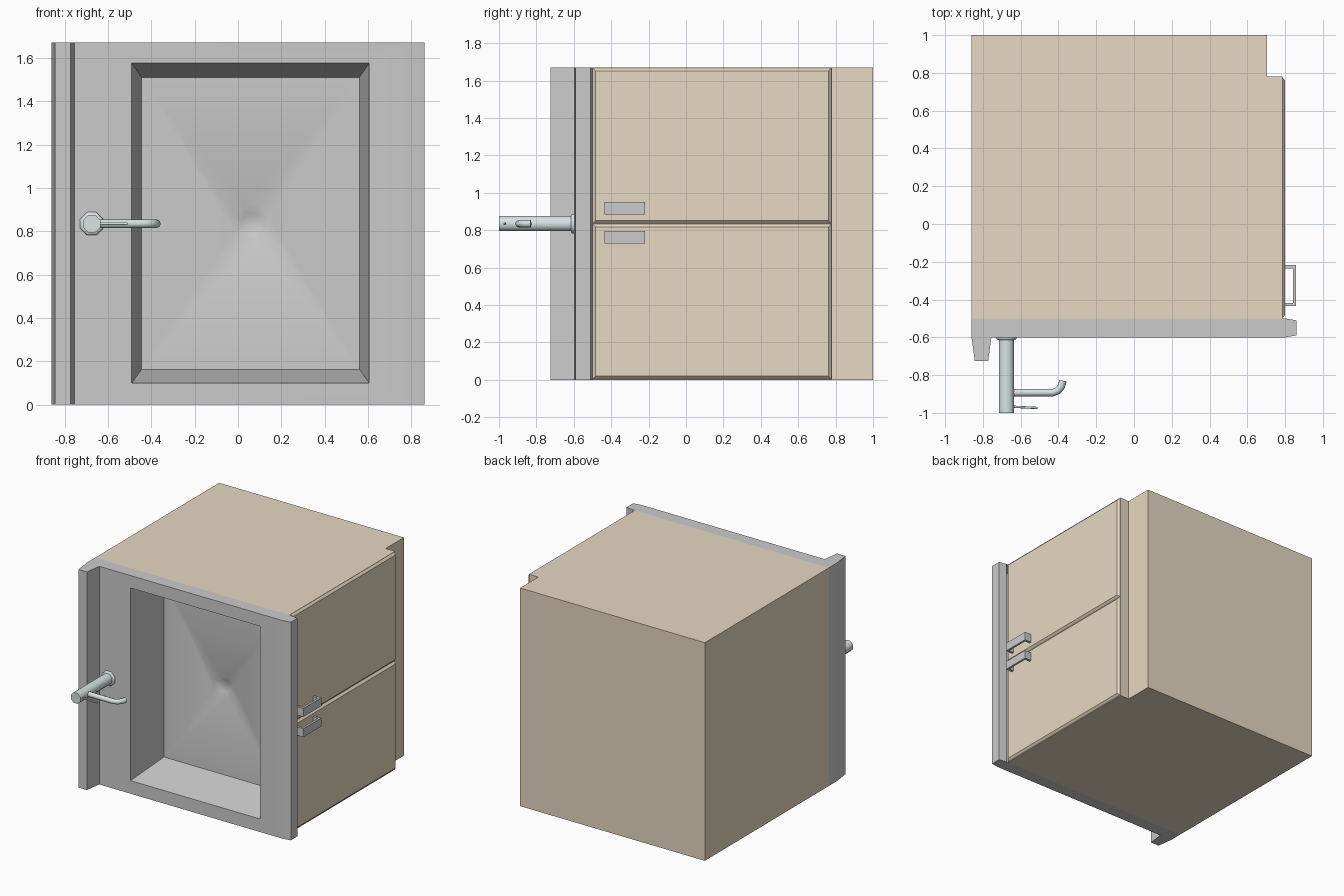
import bpy, bmesh, math
from mathutils import Vector

if "Cube" in bpy.data.objects:
    bpy.data.objects.remove(bpy.data.objects["Cube"])

H = 1.67          # extent along z
MID = H / 2


def material(name, rgb):
    m = bpy.data.materials.new(name)
    m.diffuse_color = (*rgb, 1)
    m.use_nodes = True
    m.node_tree.nodes["Principled BSDF"].inputs["Base Color"].default_value = m.diffuse_color
    return m


wood = material("wood", (0.80, 0.69, 0.54))
chrome = material("chrome", (0.68, 0.78, 0.77))


def finish(name, bm, mat=None, smooth=None):
    bmesh.ops.recalc_face_normals(bm, faces=bm.faces[:])
    me = bpy.data.meshes.new(name)
    bm.to_mesh(me)
    bm.free()
    ob = bpy.data.objects.new(name, me)
    bpy.context.collection.objects.link(ob)
    if mat:
        me.materials.append(mat)
    if smooth:
        bpy.ops.object.select_all(action='DESELECT')
        ob.select_set(True)
        bpy.context.view_layer.objects.active = ob
        bpy.ops.object.shade_smooth_by_angle(angle=math.radians(smooth))
    return ob


def prism(profile, z0, z1):
    """Extrude a closed xy profile from z0 to z1."""
    bm = bmesh.new()
    f = bm.faces.new([bm.verts.new((x, y, z0)) for x, y in profile])
    ext = bmesh.ops.extrude_face_region(bm, geom=[f], use_keep_orig=True)
    for v in ext["geom"]:
        if isinstance(v, bmesh.types.BMVert):
            v.co.z = z1
    bm.normal_update()
    return bm


def face_on_y(bm, y):
    """Largest face lying in the plane at y."""
    flat = [f for f in bm.faces if all(abs(v.co.y - y) < 1e-4 for v in f.verts)]
    return max(flat, key=lambda f: f.calc_area())


def ring(bm, points):
    return [bm.verts.new(p) for p in points]


def bridge(bm, a, b):
    n = len(a)
    for i in range(n):
        j = (i + 1) % n
        bm.faces.new((a[i], a[j], b[j], b[i]))


def rect(x0, x1, z0, z1, y):
    return [(x0, y, z0), (x1, y, z0), (x1, y, z1), (x0, y, z1)]


def octagon(cx, cz, apothem, y):
    r = apothem / math.cos(math.pi / 8)
    return [(cx + r * math.cos(a), y, cz + r * math.sin(a))
            for a in [math.pi / 8 + i * math.pi / 4 for i in range(8)]]


# Cabinet body with toe-kick recess, open under the counter
bm = prism([(-0.86, -0.5), (0.785, -0.5), (0.785, 0.78), (0.705, 0.78),
            (0.705, 1.0), (-0.86, 1.0)], 0, H)
bmesh.ops.delete(bm, geom=[face_on_y(bm, -0.5)], context='FACES_ONLY')
finish("cabinet_body", bm, wood)

# Counter with splash ridge and sloped lip
bm = prism([(-0.86, -0.5), (-0.86, -0.6), (-0.843, -0.725), (-0.772, -0.725),
            (-0.755, -0.6), (0.80, -0.6), (0.86, -0.59), (0.86, -0.51),
            (0.80, -0.5)], 0, H)
top = face_on_y(bm, -0.6)
corners = [min(top.verts, key=lambda v: (v.co - Vector(p)).length)
           for p in rect(-0.755, 0.80, 0, H, -0.6)]
bmesh.ops.delete(bm, geom=[top, face_on_y(bm, -0.5)], context='FACES_ONLY')
# Basin walls
rim = ring(bm, rect(-0.49, 0.605, 0.10, 1.575, -0.6))
floor = ring(bm, rect(-0.445, 0.56, 0.163, 1.51, -0.26))
bridge(bm, corners, rim)
bridge(bm, rim, floor)
# Basin floor around the drain dish
dish = ring(bm, octagon(0.06, MID, 0.082, -0.26))
well = ring(bm, octagon(0.06, MID, 0.047, -0.24))
for c, k in ((2, 0), (3, 2), (0, 4), (1, 6)):
    bm.faces.new((floor[c], dish[k], dish[(k + 1) % 8]))
    bm.faces.new((floor[c], dish[(k + 1) % 8], dish[(k + 2) % 8],
                  floor[(c + 1) % 4]))
bridge(bm, dish, well)
bm.faces.new(well)
finish("counter_with_basin", bm, None, 30)

# Doors with chamfered faces, and their bracket handles
for side, z0, z1, h0, h1 in (("lower", 0.004, MID, 0.73, 0.795),
                             ("upper", MID, H - 0.0005, 0.885, 0.95)):
    c = 0.017
    bm = bmesh.new()
    back = ring(bm, [(0.784, y, z) for y, z in
                     ((-0.5, z0), (0.778, z0), (0.778, z1), (-0.5, z1))])
    front = ring(bm, [(0.80, y, z) for y, z in
                      ((-0.5 + c, z0 + c), (0.778 - c, z0 + c),
                       (0.778 - c, z1 - c), (-0.5 + c, z1 - c))])
    bridge(bm, back, front)
    bm.faces.new(front)
    bm.faces.new(back)
    finish(side + "_door", bm, wood)
    bm = prism([(0.798, -0.435), (0.858, -0.435), (0.858, -0.218), (0.798, -0.218),
                (0.798, -0.236), (0.842, -0.236), (0.842, -0.417), (0.798, -0.417)],
               h0, h1)
    finish(side + "_handle", bm)


def turned(name, stations):
    """Octagonal post along y from (y, apothem) stations."""
    bm = bmesh.new()
    rings = [ring(bm, octagon(-0.675, MID, r, y)) for y, r in stations]
    for a, b in zip(rings, rings[1:]):
        bridge(bm, a, b)
    bm.faces.new(rings[0])
    bm.faces.new(rings[-1])
    finish(name, bm, chrome, 50)


turned("tap_flange", [(-0.60, 0.053), (-0.608, 0.053), (-0.615, 0.045)])
turned("tap_post", [(-0.61, 0.04), (-0.94, 0.04)])
turned("tap_cap", [(-0.94, 0.04), (-1.0, 0.04)])


def tube(name, path, radii):
    """Octagonal tube swept along an xy path."""
    bm = bmesh.new()
    pts = [Vector((x, y, MID)) for x, y in path]
    rings = []
    for i, p in enumerate(pts):
        t = (pts[min(i + 1, len(pts) - 1)] - pts[max(i - 1, 0)]).normalized()
        if i == len(pts) - 1:
            t = Vector((0.15, 1, 0)).normalized() if name == "tap_spout" else t
        side = Vector((-t.y, t.x, 0))
        rings.append(ring(bm, [p + radii[i] * (side * math.cos(a) + Vector((0, 0, math.sin(a))))
                               for a in [k * math.pi / 4 for k in range(8)]]))
    for a, b in zip(rings, rings[1:]):
        bridge(bm, a, b)
    bm.faces.new(rings[0])
    bm.faces.new(rings[-1])
    finish(name, bm, chrome, 50)


# Spout and lever
tube("tap_spout", [(-0.65, -0.893), (-0.43, -0.893), (-0.402, -0.882),
                   (-0.385, -0.86), (-0.376, -0.83)], [0.02] * 5)
tube("tap_lever", [(-0.65, -0.967), (-0.51, -0.974)], [0.006, 0.006])
